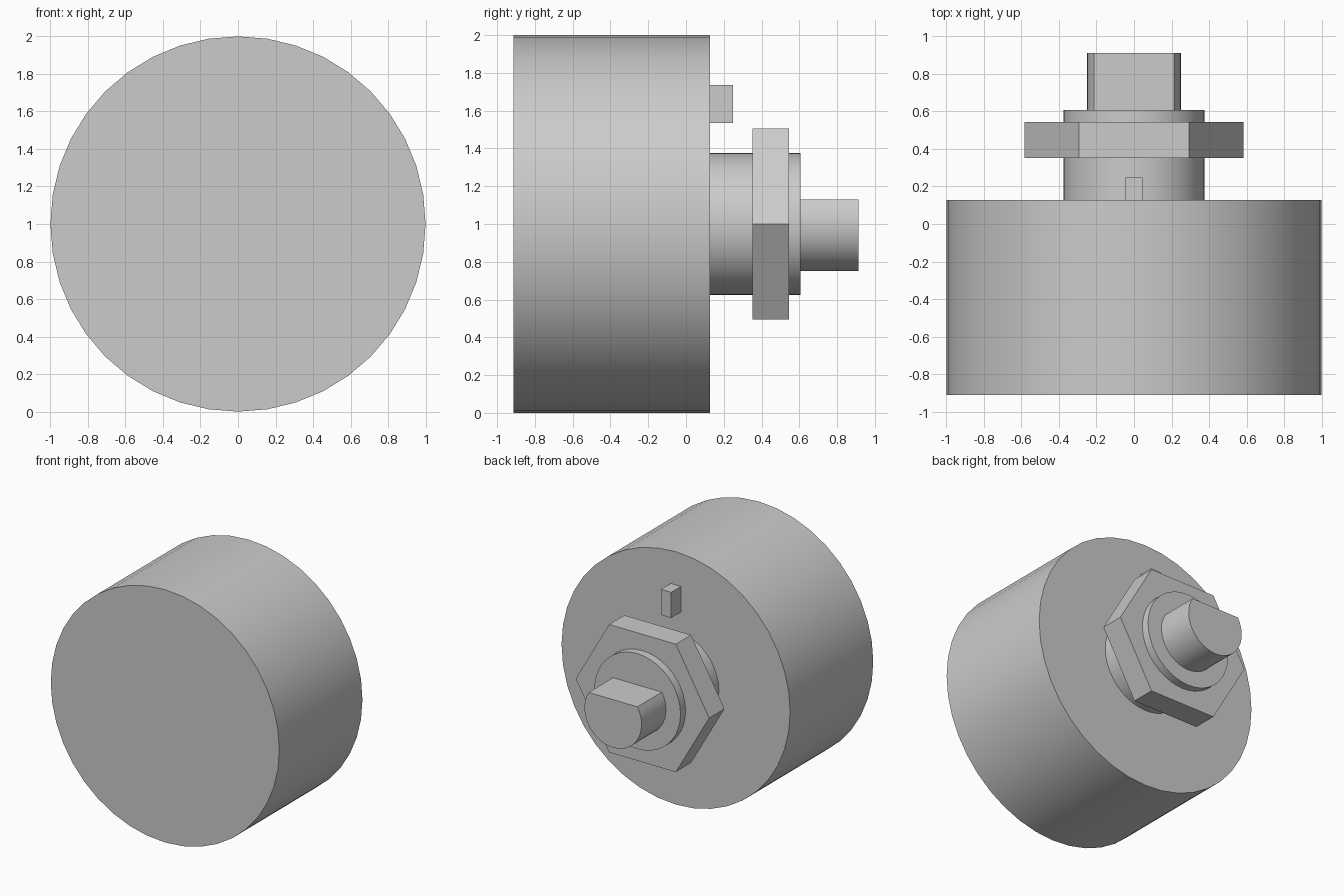
import bpy
import bmesh
from math import asin, cos, sin, pi, radians

cube = bpy.data.objects.get("Cube")
if cube:
    bpy.data.objects.remove(cube, do_unlink=True)

# Single plain grey for the whole part
GREY = (0.6, 0.6, 0.6, 1.0)
grey = bpy.data.materials.new("plain grey")
grey.use_nodes = True
grey.diffuse_color = GREY
grey.node_tree.nodes["Principled BSDF"].inputs["Base Color"].default_value = GREY

AXIS_Z = 1.0


def ring(radius, sides):
    """Regular polygon around the main axis, with a corner on +x."""
    return [(radius * cos(2 * pi * i / sides), AXIS_Z + radius * sin(2 * pi * i / sides))
            for i in range(sides)]


def d_section(radius, flat_height, steps):
    """Circle cut by a flat on its top side."""
    start = pi - asin(flat_height / radius)
    sweep = 2 * pi - (2 * start - pi)
    sweep = pi + 2 * asin(flat_height / radius)
    return [(radius * cos(start + sweep * i / steps), AXIS_Z + radius * sin(start + sweep * i / steps))
            for i in range(steps + 1)]


def rectangle(half_width, bottom, top):
    return [(-half_width, bottom), (half_width, bottom), (half_width, top), (-half_width, top)]


def extrude(name, profile, y_front, y_back, smooth=False):
    """Extrude an x-z profile along y into a closed solid."""
    bm = bmesh.new()
    face = bm.faces.new([bm.verts.new((x, y_front, z)) for x, z in profile])
    result = bmesh.ops.extrude_face_region(bm, geom=[face], use_keep_orig=True)
    moved = [v for v in result["geom"] if isinstance(v, bmesh.types.BMVert)]
    bmesh.ops.translate(bm, vec=(0, y_back - y_front, 0), verts=moved)
    bmesh.ops.recalc_face_normals(bm, faces=bm.faces)
    mesh = bpy.data.meshes.new(name)
    bm.to_mesh(mesh)
    bm.free()
    mesh.materials.append(grey)
    obj = bpy.data.objects.new(name, mesh)
    bpy.context.collection.objects.link(obj)
    if smooth:
        bpy.ops.object.select_all(action="DESELECT")
        obj.select_set(True)
        bpy.context.view_layer.objects.active = obj
        bpy.ops.object.shade_smooth_by_angle(angle=radians(30))
    return obj


# Round housing, threaded neck, hex nut, flatted shaft and locating tab
extrude("housing", ring(1.0, 40), -0.912, 0.127, smooth=True)
extrude("neck", ring(0.377, 40), 0.127, 0.607, smooth=True)
extrude("hex_nut", ring(0.584, 6), 0.353, 0.544)
extrude("shaft", d_section(0.25, 0.13, 28), 0.607, 0.912, smooth=True)
extrude("locating_tab", rectangle(0.045, 1.535, 1.737), 0.127, 0.249)
